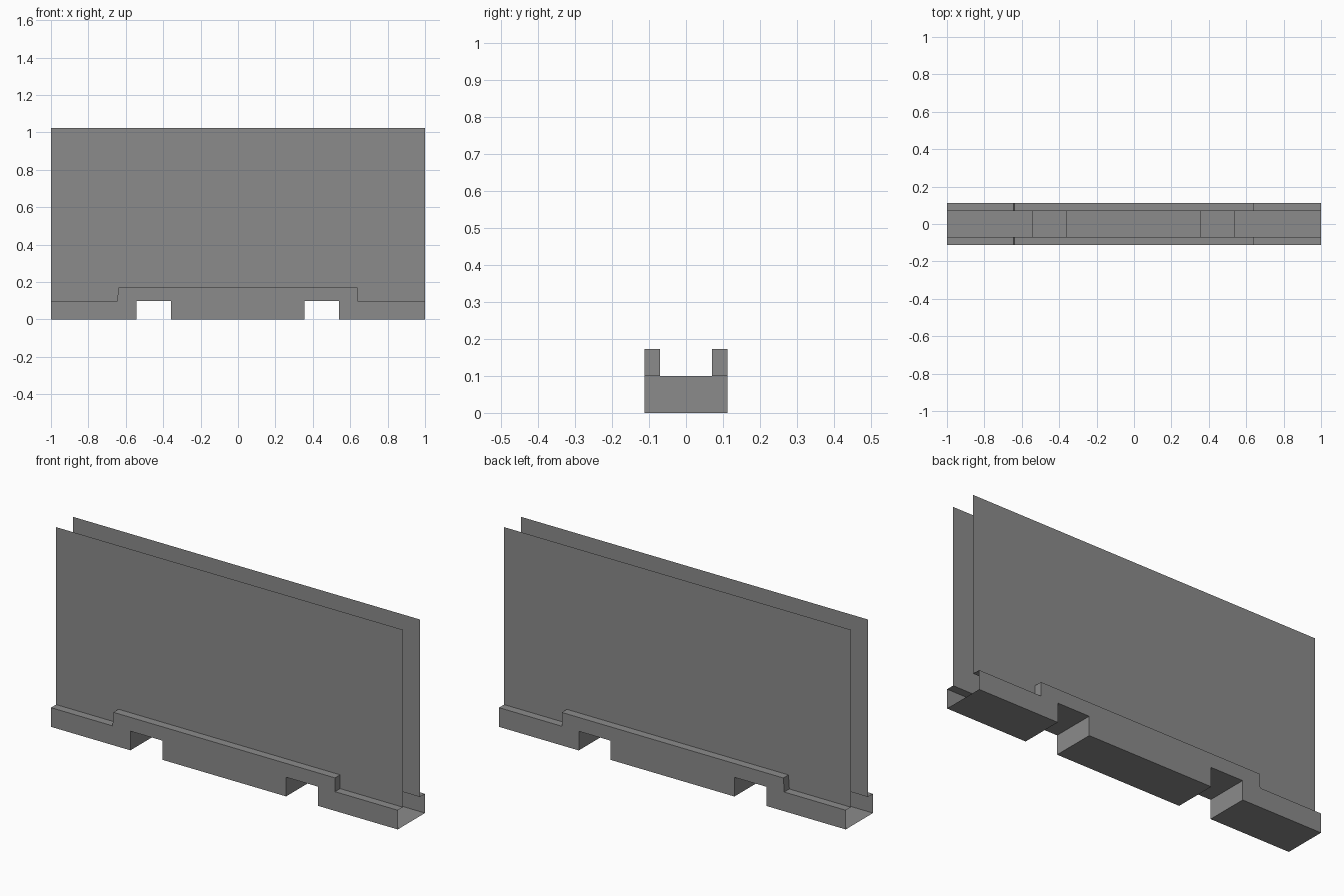
import bpy
import bmesh
from mathutils import Vector

cube = bpy.data.objects.get("Cube")
if cube:
    bpy.data.objects.remove(cube, do_unlink=True)

OUTER, INNER, TOP = 0.112, 0.07, 1.025
LOW, HIGH = 0.1, 0.172

grey = bpy.data.materials.new("mid grey")
grey.use_nodes = True
colour = (0.26, 0.26, 0.26, 1)
grey.diffuse_color = colour
grey.node_tree.nodes["Principled BSDF"].inputs["Base Color"].default_value = colour

# Profiles in x and z: underside with two fork slots, and the stepped rim
underside = [(-1, 0), (-0.542, 0), (-0.542, LOW), (-0.358, LOW), (-0.358, 0),
             (0.356, 0), (0.356, LOW), (0.54, LOW), (0.54, 0), (1, 0)]
rim = [(-1, LOW), (-0.645, LOW), (-0.64, HIGH), (0.638, HIGH), (0.638, LOW), (1, LOW)]


def finish(name, bm, outward):
    """Turn the faces so the first one looks outward, then make the object."""
    bm.normal_update()
    bm.faces.ensure_lookup_table()
    if bm.faces[0].normal.dot(Vector(outward)) < 0:
        bmesh.ops.reverse_faces(bm, faces=bm.faces[:])
    mesh = bpy.data.meshes.new(name)
    bm.to_mesh(mesh)
    bm.free()
    mesh.materials.append(grey)
    bpy.context.collection.objects.link(bpy.data.objects.new(name, mesh))


def flat_sheet(name, outline, y, outward):
    bm = bmesh.new()
    bm.faces.new([bm.verts.new((x, y, z)) for x, z in outline])
    finish(name, bm, outward)


def folded_sheet(name, path, y0, y1, outward):
    bm = bmesh.new()
    rows = [[bm.verts.new((x, y, z)) for x, z in path] for y in (y0, y1)]
    for i in range(len(path) - 1):
        bm.faces.new((rows[0][i], rows[0][i + 1], rows[1][i + 1], rows[1][i]))
    finish(name, bm, outward)


# Open-ended floor, folded up over the fork slots
folded_sheet("base_floor", underside, -OUTER, OUTER, (0, 0, -1))

# Base wall, rim ledge and tall thin panel on each side
for side, s in (("front", -1), ("back", 1)):
    flat_sheet(side + "_base_wall", underside + rim[::-1], s * OUTER, (0, s, 0))
    folded_sheet(side + "_rim_ledge", rim, s * OUTER, s * INNER, (0, 0, 1))
    flat_sheet(side + "_panel", rim + [(1, TOP), (-1, TOP)], s * INNER, (0, s, 0))
